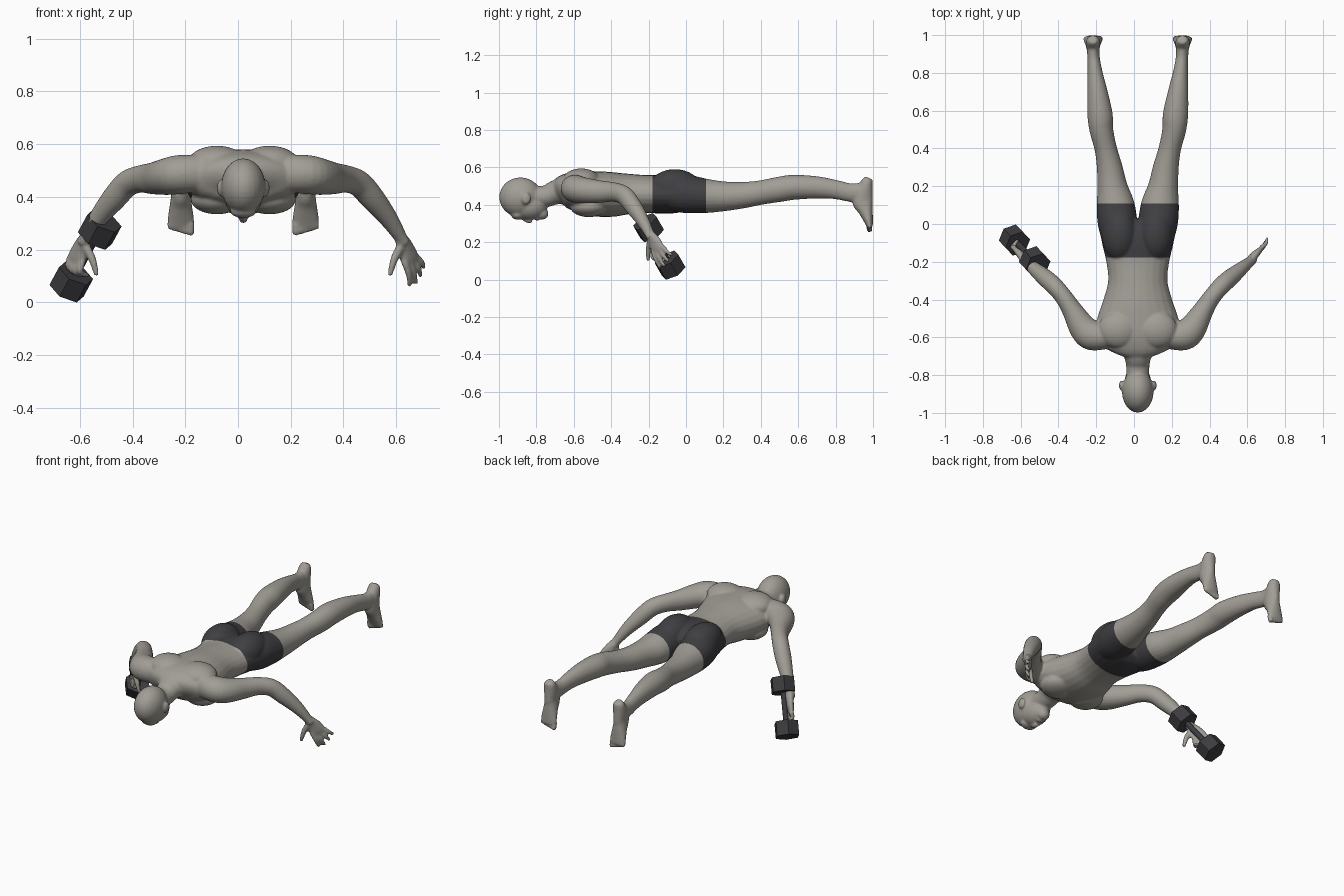
import bpy, bmesh
from mathutils import Vector, Matrix

AXIS = 0.02  # body centre line in x

if "Cube" in bpy.data.objects:
    bpy.data.objects.remove(bpy.data.objects["Cube"], do_unlink=True)


def material(name, colour):
    mat = bpy.data.materials.new(name)
    mat.use_nodes = True
    mat.diffuse_color = (*colour, 1)
    mat.node_tree.nodes["Principled BSDF"].inputs["Base Color"].default_value = (*colour, 1)
    return mat


skin = material("warm grey skin", (0.36, 0.34, 0.305))
cloth = material("charcoal cloth", (0.05, 0.05, 0.056))
iron = material("dark iron", (0.045, 0.045, 0.051))


def finish(name, bm, *mats):
    bmesh.ops.recalc_face_normals(bm, faces=bm.faces)
    mesh = bpy.data.meshes.new(name)
    bm.to_mesh(mesh)
    bm.free()
    obj = bpy.data.objects.new(name, mesh)
    bpy.context.collection.objects.link(obj)
    for mat in mats:
        mesh.materials.append(mat)
    return obj


def curve_between(a, b, c, d, t):
    return 0.5 * (2 * b + (c - a) * t + (2 * a - 5 * b + 4 * c - d) * t * t
                  + (3 * b - a - 3 * c + d) * t ** 3)


def tube(bm, rings, side, s=1, steps=4, count=24):
    """Closed smooth loft; a ring is x, y, z, radius along side, radius across."""
    rows = [Vector(r) for r in rings]
    ext = [rows[0]] + rows + [rows[-1]]
    path = []
    for i in range(len(rows) - 1):
        path += [curve_between(*ext[i:i + 4], k / steps) for k in range(steps)]
    path.append(rows[-1])
    loops = []
    for i, p in enumerate(path):
        ahead = path[min(i + 1, len(path) - 1)]
        behind = path[max(i - 1, 0)]
        t = Vector(ahead[:3]) - Vector(behind[:3])
        t.normalize()
        u = Vector(side)
        u = (u - t * u.dot(t)).normalized()
        v = t.cross(u)
        loop = []
        for k in range(count):
            d = Matrix.Rotation(6.28318 * k / count, 2) @ Vector((1, 0))
            q = Vector(p[:3]) + u * d.x * p[3] + v * d.y * p[4]
            loop.append(bm.verts.new((AXIS + s * q.x, q.y, q.z)))
        loops.append(loop)
    for a, b in zip(loops, loops[1:]):
        for k in range(count):
            n = (k + 1) % count
            bm.faces.new((a[k], a[n], b[n], b[k]))
    bm.faces.new(loops[0])
    bm.faces.new(loops[-1])


def blob(bm, centre, radii, s=1):
    place = Matrix.Translation((AXIS + s * centre[0], centre[1], centre[2]))
    bmesh.ops.create_uvsphere(bm, u_segments=24, v_segments=16, radius=1,
                              matrix=place @ Matrix.Diagonal((*radii, 1)))


X = (1, 0, 0)
body = bmesh.new()

# Torso: y, underside, back, half width
torso = [(-.7, .42, .52, .07), (-.66, .4, .56, .17), (-.6, .37, .58, .23),
         (-.5, .34, .58, .215), (-.4, .335, .575, .182), (-.3, .35, .565, .157),
         (-.2, .355, .558, .167), (-.1, .352, .56, .19), (-.02, .36, .54, .2),
         (.02, .39, .5, .17)]
tube(body, [(0, y, (a + b) / 2, w, (b - a) / 2) for y, a, b, w in torso], X)

# Neck and head
tube(body, [(0, -.83, .44, .06, .06), (0, -.75, .445, .062, .058),
            (0, -.7, .465, .075, .065), (0, -.63, .48, .12, .08)], X)
blob(body, (0, -.885, .44), (.084, .114, .106))
blob(body, (0, -.84, .395), (.07, .1, .076))
blob(body, (0, -.77, .352), (.036, .035, .032))
blob(body, (0, -.9, .345), (.05, .035, .025))
tube(body, [(0, -.88, .335, .01, .012), (0, -.845, .315, .013, .014),
            (0, -.825, .315, .018, .014)], X)
blob(body, (0, -.795, .328), (.024, .014, .014))

for s in (1, -1):
    # Ears, shoulder blades, chest and buttocks
    blob(body, (.086, -.855, .433), (.014, .026, .032), s)
    blob(body, (.1, -.56, .53), (.11, .1, .064), s)
    blob(body, (.1, -.52, .39), (.1, .1, .056), s)
    blob(body, (.095, -.06, .49), (.095, .14, .1), s)

    # Leg: y, offset, half width, underside, top
    leg = [(-.08, .1, .09, .37, .55), (0, .107, .104, .355, .56), (.1, .118, .101, .355, .54),
           (.2, .135, .08, .365, .525), (.3, .149, .068, .38, .522),
           (.4, .17, .059, .4, .53), (.5, .193, .063, .415, .55),
           (.58, .2, .067, .427, .56), (.7, .214, .054, .433, .552),
           (.8, .226, .04, .43, .532), (.88, .234, .033, .415, .514),
           (.95, .237, .034, .41, .52)]
    tube(body, [(o, y, (a + b) / 2, w, (b - a) / 2) for y, o, w, a, b in leg], X, s)

    # Foot hanging down from the heel, sole facing backwards: z, front, half width
    foot = [(.543, .955, .02), (.525, .94, .034), (.48, .91, .038), (.42, .888, .036),
            (.37, .92, .042), (.32, .948, .05), (.285, .966, .05)]
    tube(body, [(.237, (f + 1) / 2, z, w, (1 - f) / 2) for z, f, w in foot], X, s)
    for i in range(5):
        o, r = .2 + .0195 * i, .015 - .0012 * i
        tip = .255 + .005 * i
        tube(body, [(o, .975, .3, r, r), (o, .982, tip + .01, r, r),
                    (o, .984, tip, r * .7, r * .7)], X, s, count=10)

    # Arm from shoulder to wrist
    tube(body, [(.15, -.6, .49, .06, .07), (.24, -.59, .485, .08, .074),
                (.29, -.55, .477, .074, .07), (.345, -.46, .47, .055, .06),
                (.39, -.39, .468, .047, .052), (.44, -.33, .45, .047, .05),
                (.49, -.285, .395, .046, .047), (.55, -.235, .32, .036, .036),
                (.595, -.198, .25, .027, .025), (.608, -.185, .225, .03, .022)],
         (-.6, .8, 0), s)

    # Palm and thumb
    across = (.7, .7, 0)
    tube(body, [(.597, -.195, .245, .026, .021), (.616, -.168, .205, .038, .021),
                (.63, -.154, .17, .046, .018), (.637, -.147, .15, .044, .014)], across, s)
    tube(body, [(.6, -.19, .215, .018, .018), (.574, -.2, .165, .016, .015),
                (.562, -.203, .125, .012, .012), (.556, -.202, .1, .009, .009)], across, s, count=10)

    # Fingers: open on the left, closing round the handle on the right
    knuckles = [(.611, -.176, .155), (.627, -.157, .153), (.643, -.139, .16), (.656, -.122, .173)]
    tips = [(.632, -.137, .062), (.655, -.113, .07), (.674, -.092, .097), (.686, -.075, .13)]
    for base, tip in zip(knuckles, tips):
        base, tip = Vector(base), Vector(tip)
        middle = base.lerp(tip, .5) + Vector((.006, -.006, 0))
        if s < 0:
            middle = base + Vector((.008, 0, -.04))
            tip = middle + Vector((-.03, .04, -.012))
        tube(body, [(*base, .014, .014), (*middle, .012, .012), (*tip, .009, .009)],
             across, s, count=10)

body_obj = finish("body", body, skin, cloth)

# Fuse the parts into one smooth skin
remesh = body_obj.modifiers.new("fuse", 'REMESH')
remesh.mode = 'VOXEL'
remesh.voxel_size = .0065
soften = body_obj.modifiers.new("soften", 'SMOOTH')
soften.factor = .5
soften.iterations = 5
bpy.context.view_layer.objects.active = body_obj
body_obj.select_set(True)
for mod in ("fuse", "soften"):
    bpy.ops.object.modifier_apply(modifier=mod)

# Shorts: cut the waist and hems, then colour the band between
WAIST, HEM = -.178, .108
bm = bmesh.new()
bm.from_mesh(body_obj.data)
for y in (WAIST, HEM):
    faces = [f for f in bm.faces if abs(f.calc_center_median().x) < .35]
    geom = set(faces)
    for f in faces:
        geom.update(f.edges)
        geom.update(f.verts)
    bmesh.ops.bisect_plane(bm, geom=list(geom), dist=.0001, plane_co=(0, y, 0), plane_no=(0, 1, 0))
for f in bm.faces:
    c = f.calc_center_median()
    f.material_index = int(abs(c.x) < .35 and WAIST < c.y < HEM)
    f.smooth = True
bm.to_mesh(body_obj.data)
bm.free()

# Dumbbell in the right hand
upper, lower = Vector((-.525, -.2, .277)), Vector((-.633, -.085, .077))
direction = lower - upper
turn = direction.to_track_quat('Z', 'Y').to_matrix().to_4x4()


def bar(name, centre, radius, length, sides):
    bm = bmesh.new()
    bmesh.ops.create_cone(bm, cap_ends=True, segments=sides, radius1=radius, radius2=radius,
                          depth=length, matrix=Matrix.Translation(centre) @ turn)
    return finish(name, bm, iron)


bar("upper_weight", upper, .072, .085, 6)
bar("lower_weight", lower, .072, .085, 6)
handle = bar("dumbbell_handle", (upper + lower) / 2, .016, direction.length, 16)
bpy.ops.object.select_all(action='DESELECT')
handle.select_set(True)
bpy.context.view_layer.objects.active = handle
bpy.ops.object.shade_smooth_by_angle()
